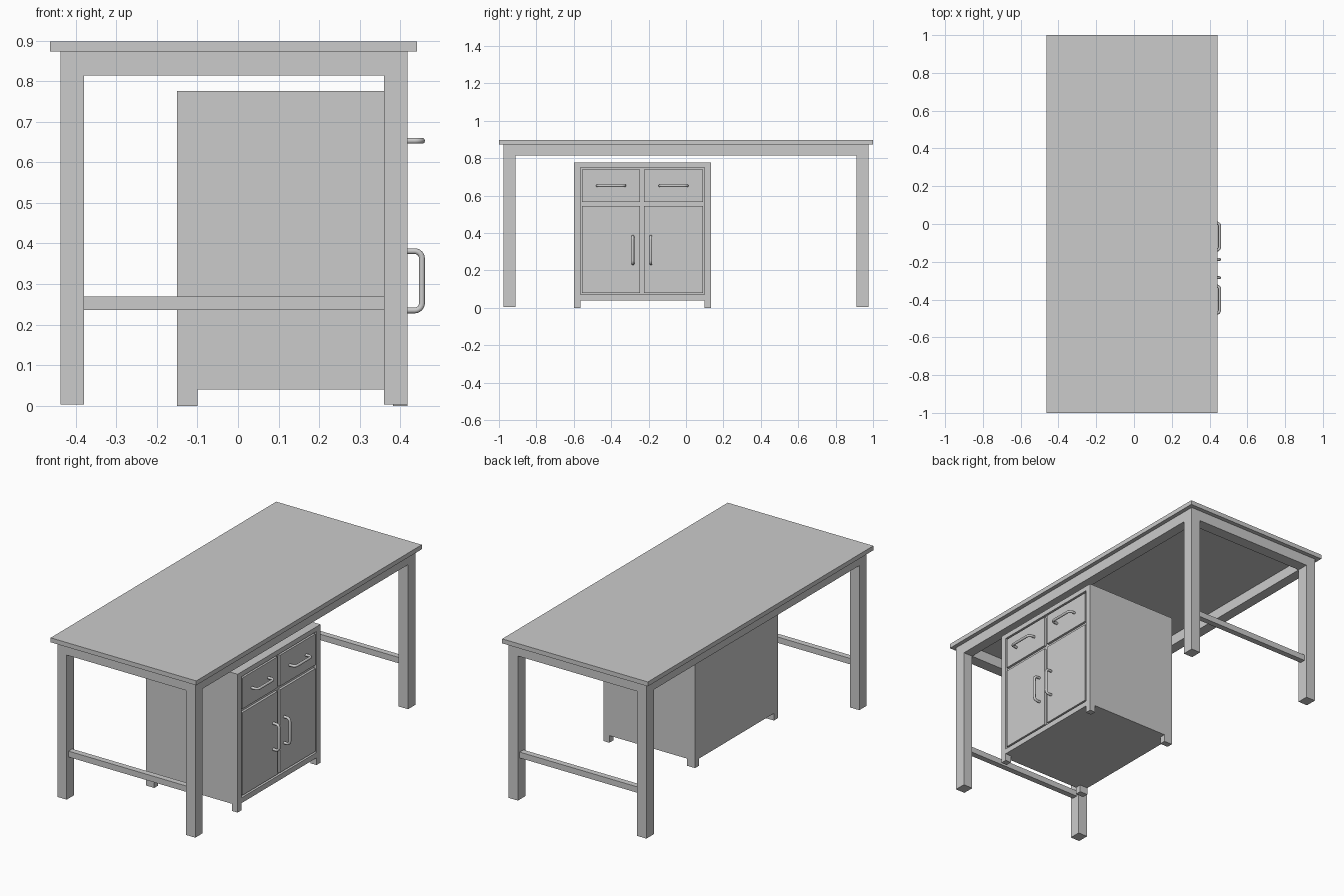
import bpy, bmesh, math
from mathutils import Vector

if "Cube" in bpy.data.objects:
    bpy.data.objects.remove(bpy.data.objects["Cube"])

grey = bpy.data.materials.new("plain_grey")
grey.diffuse_color = (0.6, 0.6, 0.6, 1)
grey.use_nodes = True
grey.node_tree.nodes["Principled BSDF"].inputs["Base Color"].default_value = grey.diffuse_color


def add_mesh(name, bm):
    bmesh.ops.recalc_face_normals(bm, faces=bm.faces)
    me = bpy.data.meshes.new(name)
    bm.to_mesh(me)
    bm.free()
    me.materials.append(grey)
    ob = bpy.data.objects.new(name, me)
    bpy.context.collection.objects.link(ob)
    return ob


def box_bm(x, y, z):
    bm = bmesh.new()
    bmesh.ops.create_cube(bm, size=1)
    for v in bm.verts:
        v.co = [r[0] if c < 0 else r[1] for c, r in zip(v.co, (x, y, z))]
    return bm


def box(name, x, y, z):
    return add_mesh(name, box_bm(x, y, z))


def prism(name, pts, y0, y1):
    """Extrude an x-z outline along y."""
    bm = bmesh.new()
    f = bm.faces.new([bm.verts.new((x, y0, z)) for x, z in pts])
    r = bmesh.ops.extrude_face_region(bm, geom=[f])
    for g in r["geom"]:
        if isinstance(g, bmesh.types.BMVert):
            g.co.y = y1
    return add_mesh(name, bm)


# Tabletop
box("tabletop", (-0.463, 0.441), (-1, 1), (0.873, 0.898))

# End frames: two legs joined by an apron, plus a low stretcher
X0, X1, X2, X3 = -0.438, -0.380, 0.360, 0.418
LEG_Z, APRON_Z, TOP_Z = 0.003, 0.814, 0.873
outline = [(X0, LEG_Z), (X1, LEG_Z), (X1, APRON_Z), (X2, APRON_Z),
           (X2, LEG_Z), (X3, LEG_Z), (X3, TOP_Z), (X0, TOP_Z)]
for side, s in (("front", -1), ("rear", 1)):
    prism(side + "_leg_frame", outline, s * 0.976, s * 0.911)
    box(side + "_stretcher", (X1, X2), sorted((s * 0.927, s * 0.960)), (0.236, 0.269))

# Long aprons
for side, x in (("left", (X0, X1)), ("right", (X2, X3))):
    box(side + "_apron", x, (-0.911, 0.911), (APRON_Z, TOP_Z))

# Cabinet body with a shallow recess in its +x face
CX, CY, CZ = (-0.150, 0.418), (-0.600, 0.134), (0.040, 0.776)
OY, OZ = (-0.565, 0.099), (0.070, 0.749)
bm = box_bm(CX, CY, CZ)
bm.normal_update()
front = max(bm.faces, key=lambda f: f.calc_center_median().x)
mid = front.calc_center_median()
bmesh.ops.inset_region(bm, faces=[front], thickness=0.03)
for v in front.verts:
    v.co.y = OY[0] if v.co.y < mid.y else OY[1]
    v.co.z = OZ[0] if v.co.z < mid.z else OZ[1]
bmesh.ops.inset_region(bm, faces=[front], thickness=0.0001)
for v in front.verts:
    v.co.x -= 0.014
add_mesh("cabinet_body", bm)

# Cabinet feet
for xn, x in (("back", (-0.150, -0.100)), ("front", (0.382, 0.418))):
    for yn, y in (("left", (-0.600, -0.565)), ("right", (0.099, 0.134))):
        box(f"cabinet_foot_{xn}_{yn}", x, y, (0, 0.040))


def handle(name, centre, axis):
    """Round bar bent into a U, standing off along +x."""
    r, half, out, bend = 0.0075, 0.073, 0.0355, 0.018
    path = [(-0.008, -half)]
    for k in range(7):
        a = math.pi / 2 * k / 6
        path.append((out - bend + bend * math.sin(a), -half + bend - bend * math.cos(a)))
    path += [(d, -t) for d, t in reversed(path)]
    cu = bpy.data.curves.new(name, "CURVE")
    cu.dimensions = "3D"
    cu.bevel_depth = r
    cu.bevel_resolution = 3
    cu.use_fill_caps = True
    sp = cu.splines.new("POLY")
    sp.points.add(len(path) - 1)
    for p, (d, t) in zip(sp.points, path):
        co = Vector(centre) + Vector((d, 0, 0)) + Vector(axis) * t
        p.co = (*co, 1)
    sp.use_smooth = True
    tmp = bpy.data.objects.new(name + "_path", cu)
    bpy.context.collection.objects.link(tmp)
    me = bpy.data.meshes.new_from_object(tmp)
    bpy.data.objects.remove(tmp)
    me.name = name
    me.materials.clear()
    me.materials.append(grey)
    bpy.context.collection.objects.link(bpy.data.objects.new(name, me))


# Drawers and doors with their handles
PX = (0.400, 0.4175)
for side, y, door_y in (("left", (-0.556, -0.245), -0.284),
                        ("right", (-0.224, 0.091), -0.188)):
    box(side + "_drawer", PX, y, (0.565, 0.739))
    box(side + "_door", PX, y, (0.080, 0.545))
    handle(side + "_drawer_handle", (0.418, sum(y) / 2, 0.653), (0, 1, 0))
    handle(side + "_door_handle", (0.418, door_y, 0.308), (0, 0, 1))
